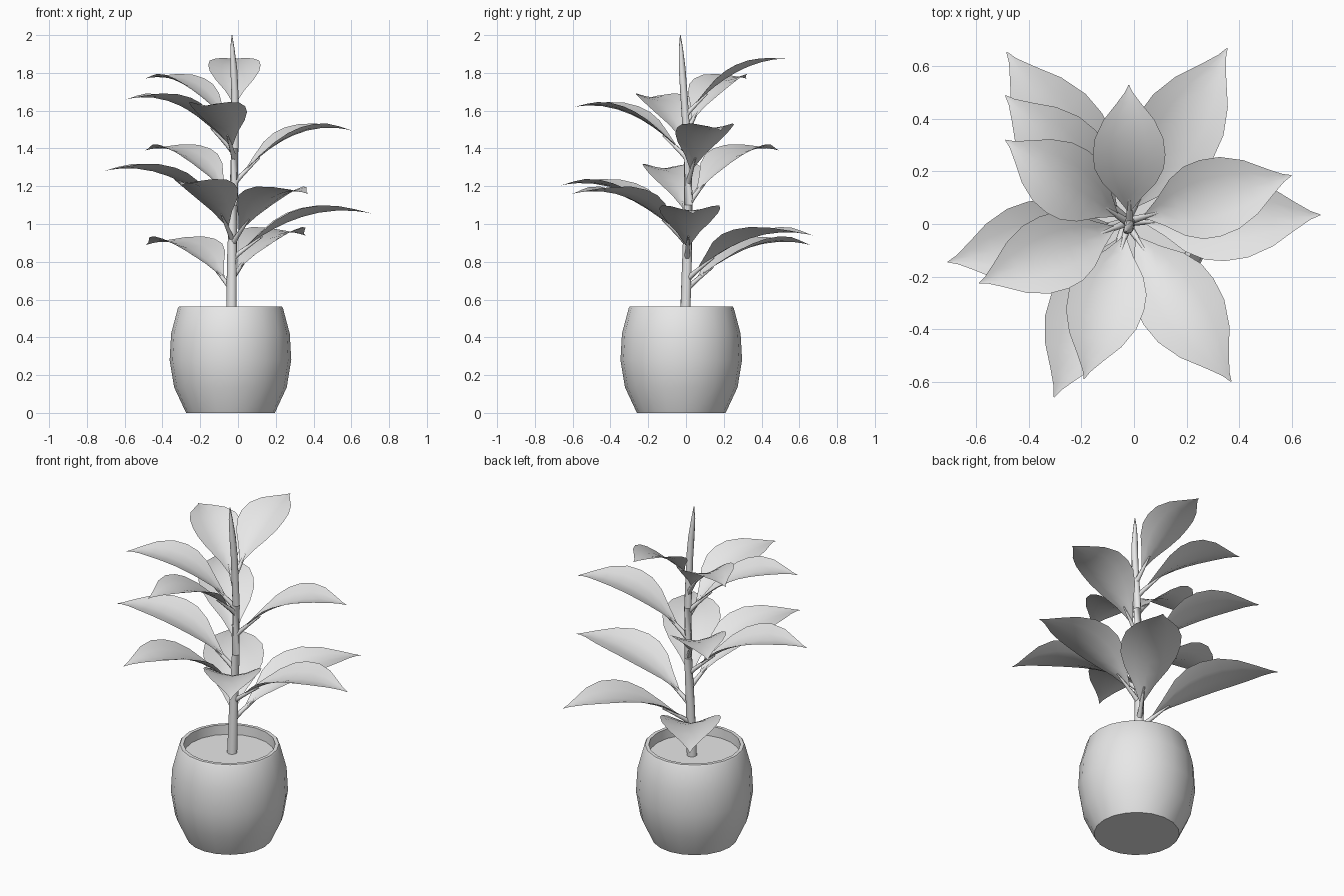
import bpy, bmesh, math
from mathutils import Vector

old = bpy.data.objects.get("Cube")
if old:
    bpy.data.objects.remove(old, do_unlink=True)

grey = bpy.data.materials.new("plain grey")
grey.use_nodes = True
grey.diffuse_color = (0.8, 0.8, 0.8, 1)
grey.node_tree.nodes["Principled BSDF"].inputs["Base Color"].default_value = (0.8, 0.8, 0.8, 1)


def finish(name, bm, angle, normals=True):
    if normals:
        bmesh.ops.recalc_face_normals(bm, faces=bm.faces)
    mesh = bpy.data.meshes.new(name)
    bm.to_mesh(mesh)
    bm.free()
    mesh.materials.append(grey)
    obj = bpy.data.objects.new(name, mesh)
    bpy.context.collection.objects.link(obj)
    bpy.ops.object.select_all(action='DESELECT')
    obj.select_set(True)
    bpy.context.view_layer.objects.active = obj
    bpy.ops.object.shade_smooth_by_angle(angle=math.radians(angle))
    return obj


def lathe(name, profile, centre, sides):
    """Turn (radius, height) points around a vertical axis."""
    bm = bmesh.new()
    verts = [bm.verts.new((centre[0] + r, centre[1], z)) for r, z in profile]
    edges = [bm.edges.new(pair) for pair in zip(verts, verts[1:])]
    bmesh.ops.spin(bm, geom=verts + edges, cent=(*centre, 0), axis=(0, 0, 1),
                   angle=math.tau, steps=sides)
    bmesh.ops.remove_doubles(bm, verts=bm.verts, dist=0.0005)
    return finish(name, bm, 40)


def tube(bm, points, radii, sides):
    """Sweep a ring along a path, closing both ends."""
    rings = []
    for i, p in enumerate(points):
        ahead = points[min(i + 1, len(points) - 1)] - points[max(i - 1, 0)]
        turn = ahead.to_track_quat('Z', 'Y')
        rings.append([bm.verts.new(p + turn @ Vector((radii[i] * math.cos(a), radii[i] * math.sin(a), 0)))
                      for a in (math.tau * k / sides for k in range(sides))])
    for a, b in zip(rings, rings[1:]):
        for k in range(sides):
            n = (k + 1) % sides
            bm.faces.new((a[k], a[n], b[n], b[k]))
    bm.faces.new(rings[0][::-1])
    bm.faces.new(rings[-1])


def blend(table, t):
    """Straight-line lookup in a list of (position, value) pairs."""
    for (a, u), (b, v) in zip(table, table[1:]):
        if t <= b:
            return u + (v - u) * max(0, t - a) / (b - a)
    return table[-1][1]


# Pot and soil
POT = (-0.04, -0.025)
lathe("pot", [(0, 0), (0.235, 0), (0.298, 0.135), (0.322, 0.28), (0.314, 0.42),
              (0.278, 0.555), (0.272, 0.563), (0.252, 0.563), (0.25, 0.5)], POT, 20)
lathe("soil", [(0, 0.505), (0.252, 0.505)], POT, 20)

# Stem, gently bent and pointed at the top
STEM = [Vector(p) for p in ((-0.036, -0.005, 0.49), (-0.033, 0.005, 0.8), (-0.024, 0.013, 1.1),
                            (-0.018, 0.008, 1.4), (-0.017, -0.012, 1.7), (-0.022, -0.02, 1.82),
                            (-0.03, -0.027, 1.93), (-0.032, -0.03, 2.0))]
bm = bmesh.new()
tube(bm, STEM, [0.028, 0.026, 0.023, 0.021, 0.019, 0.018, 0.011, 0.002], 8)
finish("stem", bm, 50)

# Blade outline: distance along the leaf, share of the half width
OUTLINE = [(0.1, 0.05), (0.2, 0.36), (0.3, 0.74), (0.4, 0.95), (0.5, 1), (0.62, 0.94),
           (0.75, 0.7), (0.87, 0.33), (0.95, 0.1), (1, 0.01)]


def leaf(name, tip, base_z, arch):
    tip = Vector(tip)
    start = Vector((blend([(p.z, p.x) for p in STEM], base_z),
                    blend([(p.z, p.y) for p in STEM], base_z), base_z))
    run = Vector((tip.x - start.x, tip.y - start.y, 0))
    side = Vector((-run.y, run.x, 0)).normalized()
    half = 0.138 + (run.length - 0.53) * 0.11
    rise = tip.z - base_z

    def rib(t):
        return start + run * t + Vector((0, 0, rise * (arch * t - (arch - 1) * t * t)))

    # Blade: cupped rows across the arched midrib
    bm = bmesh.new()
    rows = []
    for t, share in OUTLINE:
        w = half * share
        rows.append([bm.verts.new(rib(t) + side * (w * s)
                                  + Vector((0, 0, 0.45 * w * abs(s) ** 1.5 * (1 - 0.7 * t))))
                     for s in (-1, -0.5, 0, 0.5, 1)])
    for a, b in zip(rows, rows[1:]):
        for k in range(4):
            bm.faces.new((a[k + 1], a[k], b[k], b[k + 1]))
    finish(name + "_blade", bm, 60, normals=False)

    # Stalk running into the underside of the blade
    bm = bmesh.new()
    steps = [0, 0.06, 0.13, 0.22]
    tube(bm, [rib(t) - Vector((0, 0, 0.006)) for t in steps], [0.016, 0.013, 0.01, 0.004], 6)
    finish(name + "_stalk", bm, 60)


# Leaves from bottom to top: tip, height on the stem, arch
LEAVES = [((-0.485, 0.655, 0.89), 0.66, 2.7),
          ((0.355, 0.67, 0.94), 0.71, 2.7),
          ((0.71, 0.035, 1.055), 0.82, 2.7),
          ((0.37, -0.6, 1.16), 0.9, 2.6),
          ((-0.305, -0.66, 1.205), 0.92, 2.5),
          ((-0.71, -0.145, 1.28), 1.01, 2.6),
          ((-0.49, 0.49, 1.39), 1.11, 2.5),
          ((0.6, 0.185, 1.495), 1.22, 2.6),
          ((-0.19, -0.59, 1.62), 1.35, 2.4),
          ((-0.59, -0.225, 1.66), 1.38, 2.5),
          ((-0.49, 0.32, 1.77), 1.49, 2.4),
          ((-0.02, 0.53, 1.875), 1.58, 2.0)]
for i, (tip, base_z, arch) in enumerate(LEAVES):
    leaf(f"leaf_{i + 1}", tip, base_z, arch)
